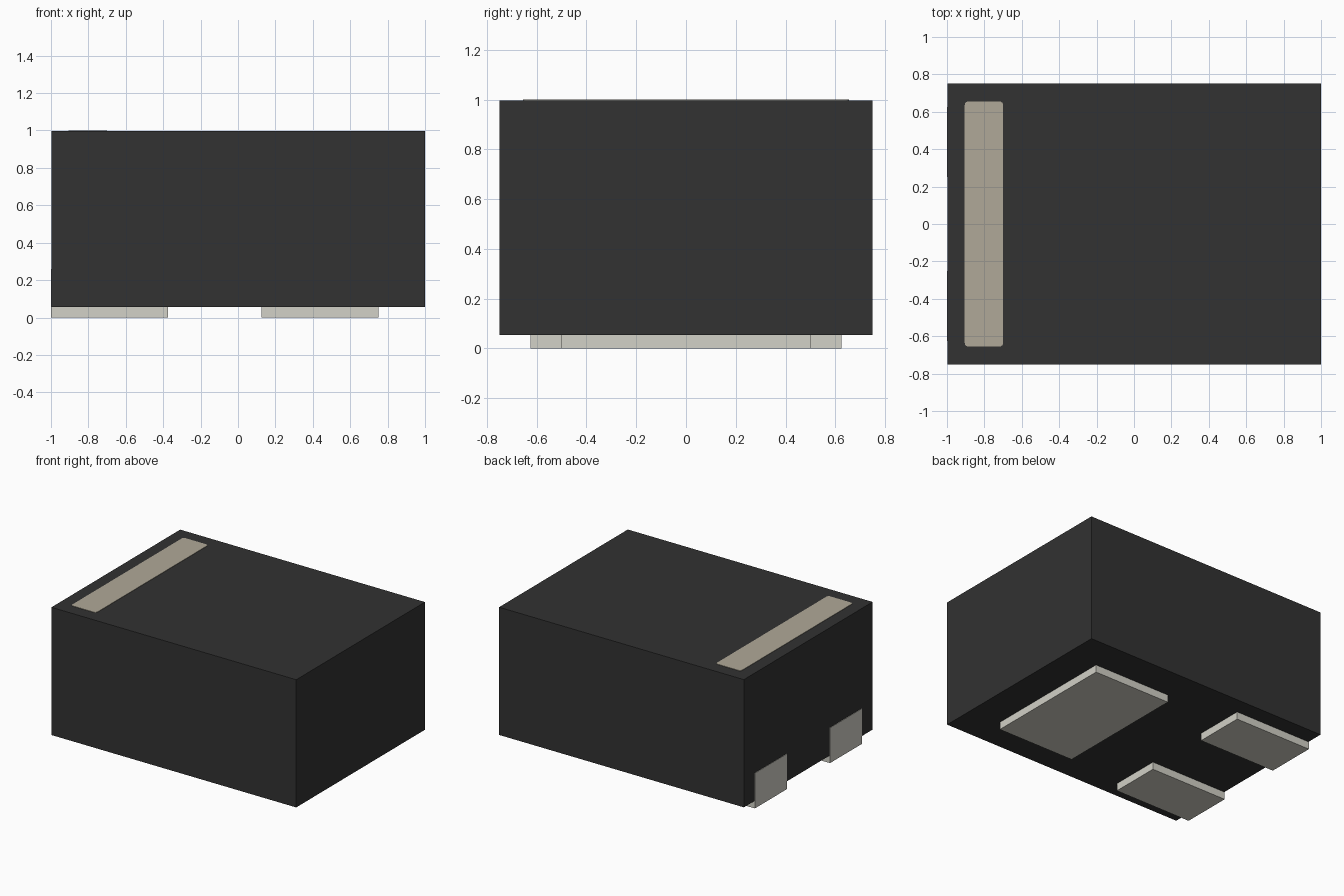
import bpy, bmesh, math

cube = bpy.data.objects.get("Cube")
if cube:
    bpy.data.objects.remove(cube, do_unlink=True)


def make_material(name, rgb):
    mat = bpy.data.materials.new(name)
    mat.use_nodes = True
    color = (*rgb, 1.0)
    mat.diffuse_color = color
    mat.node_tree.nodes["Principled BSDF"].inputs["Base Color"].default_value = color
    return mat


black = make_material("black plastic", (0.032, 0.032, 0.032))
metal = make_material("pale metal", (0.645, 0.638, 0.571))
tan = make_material("tan marking", (0.434, 0.397, 0.314))


def finish(name, bm, mat):
    bmesh.ops.recalc_face_normals(bm, faces=bm.faces)
    mesh = bpy.data.meshes.new(name)
    bm.to_mesh(mesh)
    bm.free()
    mesh.materials.append(mat)
    obj = bpy.data.objects.new(name, mesh)
    bpy.context.collection.objects.link(obj)
    return obj


def extrude(name, outline, offset, mat):
    """Extrude a flat closed outline of 3D points along an offset."""
    bm = bmesh.new()
    face = bm.faces.new([bm.verts.new(p) for p in outline])
    geom = bmesh.ops.extrude_face_region(bm, geom=[face])["geom"]
    verts = [v for v in geom if isinstance(v, bmesh.types.BMVert)]
    bmesh.ops.translate(bm, verts=verts, vec=offset)
    return finish(name, bm, mat)


def box(name, x0, x1, y0, y1, z0, z1, mat):
    outline = [(x0, y0, z0), (x1, y0, z0), (x1, y1, z0), (x0, y1, z0)]
    return extrude(name, outline, (0, 0, z1 - z0), mat)


def rounded_plate(name, x0, x1, y0, y1, z0, z1, r, mat, steps=4):
    corners = [(x1 - r, y1 - r), (x0 + r, y1 - r), (x0 + r, y0 + r), (x1 - r, y0 + r)]
    outline = []
    for i, (cx, cy) in enumerate(corners):
        for k in range(steps + 1):
            a = (i + k / steps) * math.pi / 2
            outline.append((cx + r * math.cos(a), cy + r * math.sin(a), z0))
    return extrude(name, outline, (0, 0, z1 - z0), mat)


BASE = 0.055   # underside of the body
SKIN = 0.003   # how far flush details stand proud

# Moulded body
box("body", -1 + SKIN, 1, -0.75, 0.75, BASE, 1 - SKIN, black)

# Marking bar on the top
rounded_plate("marking_bar", -0.905, -0.70, -0.655, 0.655, 1 - 2 * SKIN, 1, 0.018, tan)

# Large contact pad underneath
box("large_pad", 0.125, 0.75, -0.5, 0.5, 0, BASE, metal)

# Pair of L-shaped contacts that wrap up the end face
profile = [(-1, 0), (-0.375, 0), (-0.375, BASE), (-1 + SKIN, BASE),
           (-1 + SKIN, 0.26), (-1, 0.26)]
for name, y0 in (("front_contact", -0.625), ("back_contact", 0.25)):
    extrude(name, [(x, y0, z) for x, z in profile], (0, 0.375, 0), metal)
